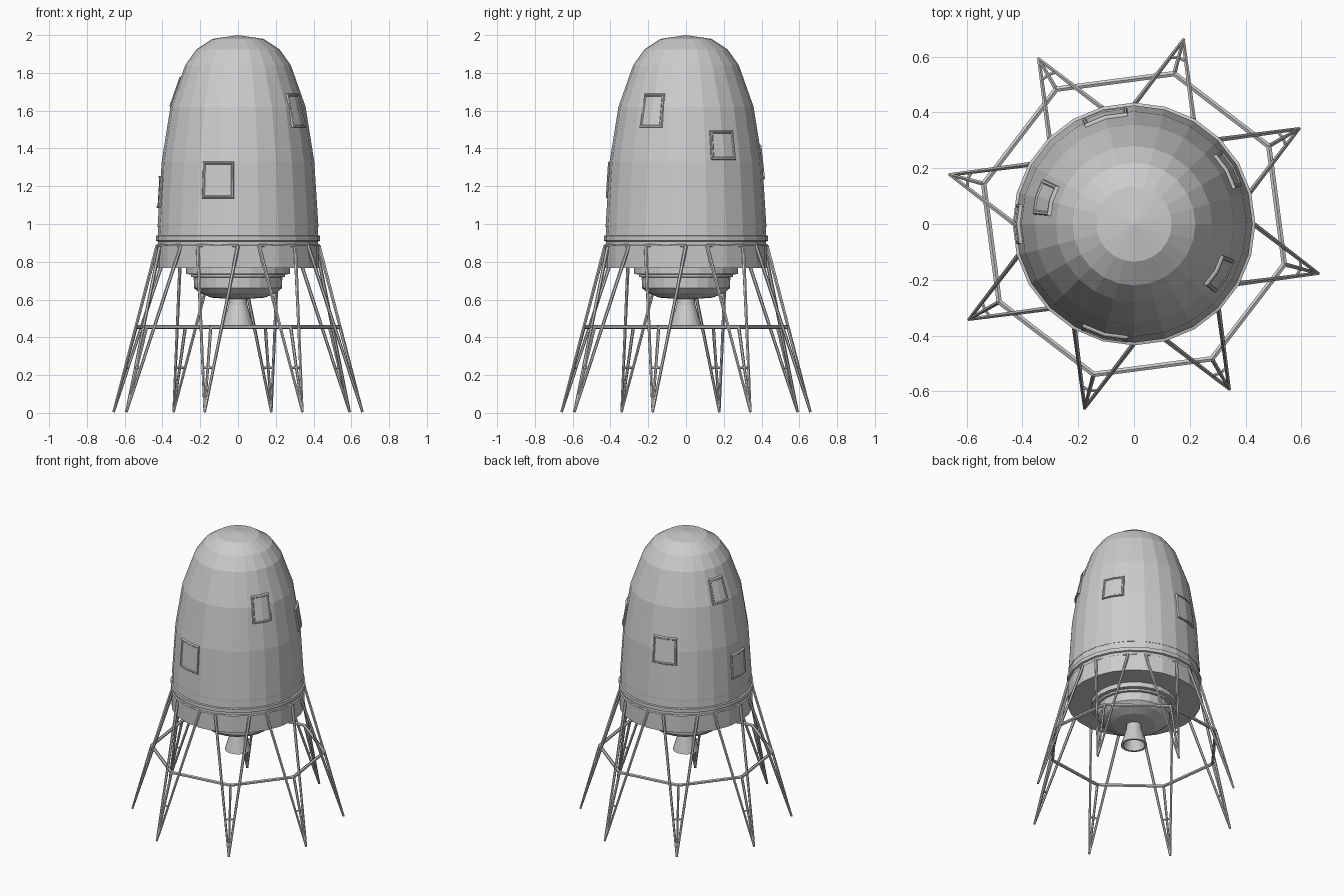
import bpy, bmesh, math
from mathutils import Vector

if "Cube" in bpy.data.objects:
    bpy.data.objects.remove(bpy.data.objects["Cube"])

SIDES = 24


def finish(bm, name):
    bmesh.ops.recalc_face_normals(bm, faces=bm.faces[:])
    me = bpy.data.meshes.new(name)
    bm.to_mesh(me)
    bm.free()
    ob = bpy.data.objects.new(name, me)
    bpy.context.collection.objects.link(ob)
    return ob


def lathe(name, profile, closed=False):
    """Spin an (r, z) profile around the z axis."""
    bm = bmesh.new()
    vs = [bm.verts.new((r, 0, z)) for r, z in profile]
    pairs = list(zip(vs, vs[1:])) + ([(vs[-1], vs[0])] if closed else [])
    es = [bm.edges.new(p) for p in pairs]
    bmesh.ops.spin(bm, geom=vs + es, cent=(0, 0, 0), axis=(0, 0, 1),
                   angle=2 * math.pi, steps=SIDES, use_duplicate=False)
    bmesh.ops.remove_doubles(bm, verts=bm.verts[:], dist=1e-4)
    return finish(bm, name)


def polar(r, deg, z):
    a = math.radians(deg)
    return Vector((r * math.cos(a), r * math.sin(a), z))


def strut(bm, a, b, ra, rb, n=6):
    """Add a straight tube from a to b."""
    d = b - a
    geo = bmesh.ops.create_cone(bm, cap_ends=True, segments=n, radius1=ra,
                                radius2=rb, depth=d.length)
    q = d.to_track_quat('Z', 'Y')
    for v in geo['verts']:
        v.co = q @ v.co + (a + b) / 2


# Capsule shell
SHELL = [(0, 2.0), (.135, 1.98), (.22, 1.925), (.28, 1.84), (.358, 1.62),
         (.404, 1.33), (.425, 1.0)]
lathe("capsule_shell", SHELL + [(.425, .985), (0, .985)])

# Base skirt with bands
lathe("base_skirt", [(0, 1.0), (.422, 1.0), (.425, .94), (.435, .937),
                     (.435, .912), (.423, .908), (.423, .89), (.43, .885),
                     (.43, .768), (0, .768)])

# Engine housing bowl
lathe("engine_housing", [(0, .775), (.275, .775), (.275, .735), (.25, .733),
                         (.25, .72), (.235, .718), (.232, .66), (.205, .635),
                         (.14, .61), (0, .60)])

# Open engine nozzle
lathe("engine_nozzle", [(.045, .62), (.05, .57), (.085, .455), (.07, .455),
                        (.036, .57), (.03, .62)], closed=True)


# Raised hatches that follow the faceted shell
def shell_radius(deg, z):
    for (r1, z1), (r0, z0) in zip(SHELL, SHELL[1:]):
        if z0 <= z <= z1:
            r = r0 + (r1 - r0) * (z - z0) / (z1 - z0)
            step = 360 / SIDES
            off = math.radians(deg % step - step / 2)
            return r * math.cos(math.radians(step / 2)) / math.cos(off)
    return SHELL[-1][0]


def hatch(name, deg, width, z0, z1):
    mid = shell_radius(deg, (z0 + z1) / 2)
    # loops: (inset from outline, height above the shell)
    layers = [(0, -.012), (0, .006), (.004, .012), (.011, .012), (.015, .007)]
    bm = bmesh.new()
    rings = []
    for inset, h in layers:
        w = math.degrees((width / 2 - inset) / mid)
        lo, hi = z0 + inset, z1 - inset
        pts = [(-w, lo), (0, lo), (w, lo), (w, hi), (0, hi), (-w, hi)]
        rings.append([bm.verts.new(polar(shell_radius(deg + a, z) + h, deg + a, z))
                      for a, z in pts])
    for A, B in zip(rings, rings[1:]):
        for i in range(6):
            j = (i + 1) % 6
            bm.faces.new((A[i], A[j], B[j], B[i]))
    for R in (rings[0], rings[-1]):
        bm.faces.new((R[0], R[1], R[4], R[5]))
        bm.faces.new((R[1], R[2], R[3], R[4]))
    finish(bm, name)


hatch("front_hatch", 255, .172, 1.135, 1.33)
hatch("back_hatch", 105, .165, 1.235, 1.42)
hatch("right_back_hatch", 30, .145, 1.34, 1.495)
hatch("right_front_hatch", -30, .132, 1.51, 1.69)
hatch("left_upper_hatch", 164, .12, 1.62, 1.78)
hatch("left_lower_hatch", 180, .145, 1.085, 1.255)

# Eight landing legs and the bracing ring
ring = bmesh.new()
for i in range(8):
    deg = 30 + 45 * i
    bm = bmesh.new()
    foot = polar(.682, deg, .005)
    knee = polar(.558, deg, .455)
    tops = [polar(.428, deg + s * 15, .885) for s in (-1, 1)]
    for t in tops:
        strut(bm, foot, t, .007, .01)
    strut(bm, foot, knee, .006, .009)
    # small crossbars low on the leg
    marks = [foot.lerp(t, .265) for t in tops]
    inner = foot.lerp(knee, .52)
    for m in marks:
        strut(bm, m, inner, .006, .006)
    # top bar against the skirt
    strut(bm, tops[0], tops[1], .009, .009)
    finish(bm, f"landing_leg_{i + 1}")
    strut(ring, knee, polar(.558, deg + 45, .455), .011, .011)
finish(ring, "leg_bracing_ring")
